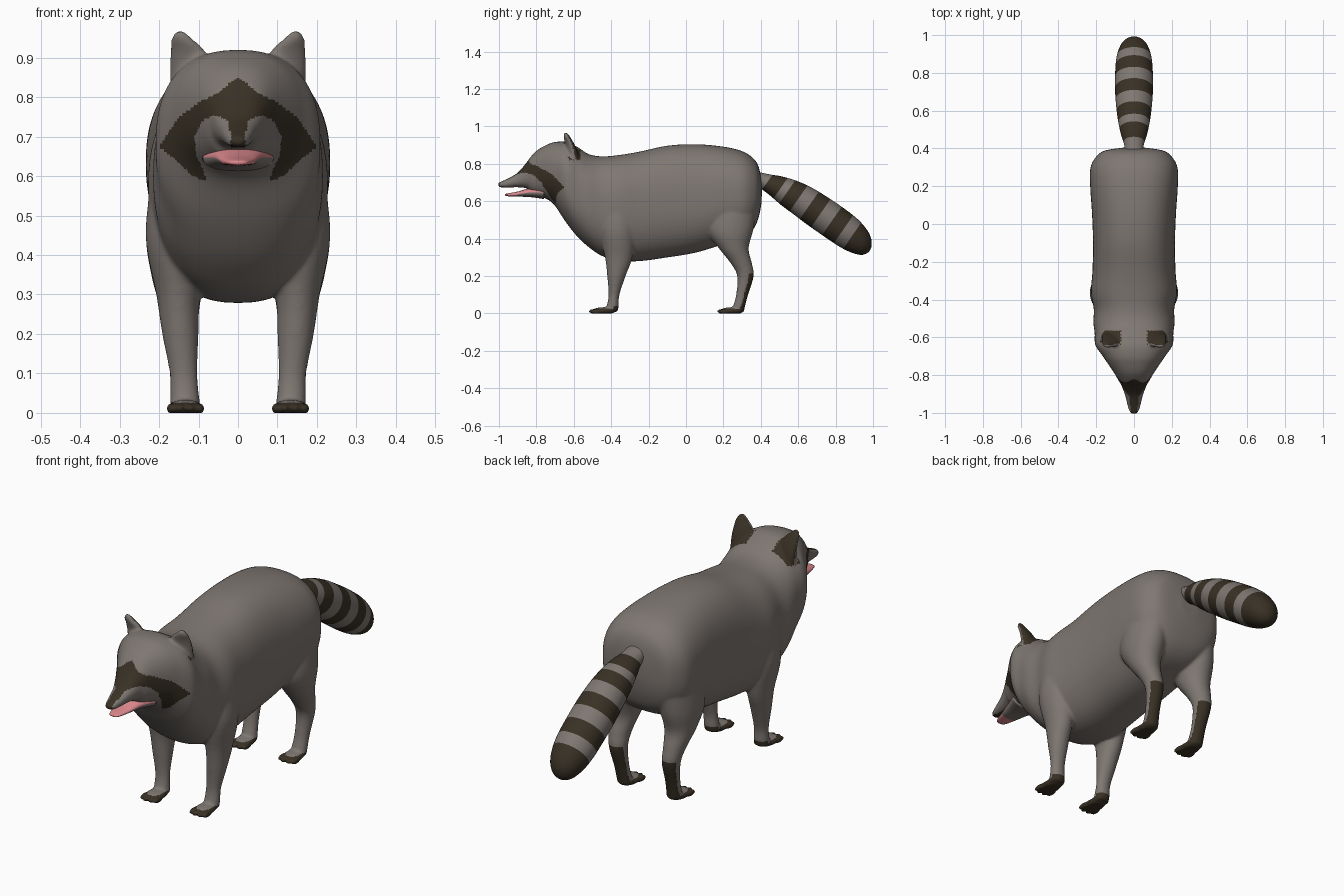
import bpy, bmesh, math
from mathutils import Vector

if "Cube" in bpy.data.objects:
    bpy.data.objects.remove(bpy.data.objects["Cube"])


def material(name, rgb):
    m = bpy.data.materials.new(name)
    m.diffuse_color = (*rgb, 1)
    m.use_nodes = True
    m.node_tree.nodes["Principled BSDF"].inputs["Base Color"].default_value = m.diffuse_color
    return m


GREY = material("grey fur", (0.21, 0.185, 0.168))
DARK = material("dark brown fur", (0.04, 0.03, 0.018))
PINK = material("pink mouth", (0.72, 0.25, 0.27))
X, Y, Z = Vector((1, 0, 0)), Vector((0, 1, 0)), Vector((0, 0, 1))


def smooth_stations(st, k):
    """Catmull-Rom interpolation through a list of station tuples."""
    out = []
    for i in range(len(st) - 1):
        a, b, c, d = st[max(i - 1, 0)], st[i], st[i + 1], st[min(i + 2, len(st) - 1)]
        for j in range(k):
            t = j / k
            out.append([0.5 * (2 * q + (r - p) * t + (2 * p - 5 * q + 4 * r - s) * t * t
                               + (3 * q - p - 3 * r + s) * t ** 3)
                        for p, q, r, s in zip(a, b, c, d)])
    return out + [list(st[-1])]


def loft(bm, stations, u, v, k=5, n=2.0, sides=40, sx=1):
    """Skin superellipse rings; a station is (x, y, z, radius_u, radius_v)."""
    rings = []
    for x, y, z, a, b in smooth_stations(stations, k):
        ring = []
        for i in range(sides):
            t = 2 * math.pi * i / sides
            c, s = math.cos(t), math.sin(t)
            p = Vector((x, y, z))
            p += u * a * math.copysign(abs(c) ** (2 / n), c)
            p += v * b * math.copysign(abs(s) ** (2 / n), s)
            ring.append(bm.verts.new((p.x * sx, p.y, p.z)))
        rings.append(ring)
    for r, q in zip(rings, rings[1:]):
        for i in range(sides):
            j = (i + 1) % sides
            bm.faces.new((r[i], r[j], q[j], q[i]))
    bm.faces.new(rings[0])
    bm.faces.new(rings[-1])


def finish(bm, name):
    bmesh.ops.recalc_face_normals(bm, faces=bm.faces)
    me = bpy.data.meshes.new(name)
    bm.to_mesh(me)
    bm.free()
    ob = bpy.data.objects.new(name, me)
    bpy.context.collection.objects.link(ob)
    return ob


def paint(ob, rule):
    """Set each face's material and smooth shading by a rule."""
    me = ob.data
    me.materials.clear()
    for m in (GREY, DARK, PINK):
        me.materials.append(m)
    for f in me.polygons:
        f.material_index = rule(f.center, f.normal)
        f.use_smooth = True


def inside(poly, x, z):
    hit = False
    for (ax, az), (bx, bz) in zip(poly, poly[1:] + poly[:1]):
        if (az > z) != (bz > z) and x < ax + (z - az) / (bz - az) * (bx - ax):
            hit = not hit
    return hit


# Torso, neck, head and upper snout: (y, top, bottom, half width)
bm = bmesh.new()
trunk = [(.405, .70, .60, .05), (.39, .78, .52, .15), (.36, .83, .45, .197),
         (.30, .868, .40, .23), (.20, .892, .37, .232), (.05, .905, .325, .222),
         (-.10, .897, .30, .217), (-.25, .865, .28, .22), (-.36, .847, .283, .228),
         (-.45, .84, .308, .213), (-.52, .852, .355, .215), (-.58, .89, .41, .208),
         (-.64, .917, .485, .205), (-.70, .917, .575, .165), (-.74, .904, .61, .138),
         (-.79, .877, .628, .104), (-.83, .838, .645, .081), (-.85, .81, .668, .069),
         (-.90, .753, .675, .049), (-.95, .723, .673, .037), (-.985, .707, .673, .027),
         (-1.005, .698, .68, .015)]
loft(bm, [(0, y, (t + b) / 2, w, (t - b) / 2) for y, t, b, w in trunk], X, Z, n=2.4, sides=64)

front_leg = [(.135, -.36, .62, .08, .10), (.15, -.365, .45, .084, .10),
             (.151, -.36, .30, .056, .073), (.146, -.372, .20, .046, .049),
             (.138, -.385, .10, .035, .029), (.135, -.392, .04, .037, .032),
             (.133, -.40, .008, .038, .034)]
hind_leg = [(.13, .25, .60, .09, .13), (.145, .235, .45, .088, .125),
            (.15, .255, .35, .07, .08), (.148, .295, .27, .051, .057),
            (.143, .318, .20, .042, .044), (.138, .30, .10, .035, .032),
            (.135, .284, .04, .037, .032), (.133, .276, .008, .038, .034)]
ear = [(.122, -.598, .80, .05, .034), (.124, -.61, .87, .05, .027),
       (.127, -.625, .915, .046, .021), (.142, -.638, .947, .028, .016),
       (.146, -.644, .966, .012, .009)]
ear_u = Vector((.97, .24, 0))
ear_v = Vector((-.24, .97, 0))


def ball(c, r, sx):
    """Ellipsoid made as a short loft along y."""
    st = []
    for i in range(9):
        t = math.pi * (i + .15) / 8.3
        st.append((c[0], c[1] - r[1] * math.cos(t), c[2], r[0] * math.sin(t), r[2] * math.sin(t)))
    loft(bm, st, X, Z, k=2, sides=20, sx=sx)


for sx in (1, -1):
    # Legs and ears
    loft(bm, front_leg, X, Y, sx=sx)
    loft(bm, hind_leg, X, Y, sx=sx)
    loft(bm, ear, ear_u, ear_v, sx=sx)
    # Paws with four toes each
    for heel in (-.38, .305):
        ball((.133, heel - .06, .014), (.044, .062, .02), sx)
        for dx, dy in ((-.036, -.098), (-.013, -.108), (.013, -.108), (.036, -.098)):
            ball((.133 + dx, heel + dy, .011), (.013, .034, .014), sx)

# Fuse the parts into one soft skin
body = finish(bm, "body")
rm = body.modifiers.new("fuse", 'REMESH')
rm.mode = 'VOXEL'
rm.voxel_size = .007
sm = body.modifiers.new("soften", 'SMOOTH')
sm.factor = .5
sm.iterations = 6
dg = bpy.context.evaluated_depsgraph_get()
skin = bpy.data.meshes.new_from_object(body.evaluated_get(dg))
body.modifiers.clear()
body.data = skin
for vert in skin.vertices:
    vert.co.z = max(vert.co.z, 0)

# Face mask outline, right half (x, z) seen from the front
MASK = [(-.01, .852), (.01, .845), (.05, .81), (.1, .787), (.15, .748), (.2, .675),
        (.15, .635), (.115, .6), (.08, .585), (.085, .61), (.105, .65), (.11, .70),
        (.09, .74), (.06, .755), (.025, .74), (.018, .70), (.02, .672), (-.01, .672)]


def body_rule(c, n):
    x = abs(c.x)
    if c.y < -.6 and n.y < .2 and inside(MASK, x, c.z):
        return 1  # mask and nose
    if x > .07 and -.67 < c.y < -.565 and c.z > .82 and n.y > .15:
        return 1  # back of ears
    if c.z < .026 or (c.z < .04 and n.y > .2):
        return 1  # paws
    if c.y > .2 and c.z < .215 and n.y > .35:
        return 1  # back of hind feet
    return 0


paint(body, body_rule)

# Lower jaw with pink tongue
bm = bmesh.new()
jaw = [(-.967, .638, .63, .014), (-.955, .642, .627, .026), (-.90, .652, .625, .043),
       (-.83, .672, .622, .062), (-.76, .68, .612, .09)]
loft(bm, [(0, y, (t + b) / 2, w, (t - b) / 2) for y, t, b, w in jaw], X, Z, n=2.4)
lower_jaw = finish(bm, "lower_jaw")
paint(lower_jaw, lambda c, n: 2 if n.z > .1 or c.y < -.9 else 0)

# Ringed tail: (y, z, half width, half thickness) along its centre line
bm = bmesh.new()
tail = [(.36, .725, .05, .04), (.42, .707, .052, .045), (.48, .683, .07, .06),
        (.55, .645, .085, .077), (.62, .604, .094, .086), (.70, .55, .10, .091),
        (.78, .495, .10, .092), (.85, .445, .097, .09), (.90, .407, .088, .082),
        (.94, .375, .072, .067), (.965, .352, .05, .047), (.978, .34, .026, .024),
        (.982, .336, .006, .006)]
axis = Vector((0, .82, -.57)).normalized()
loft(bm, [(0, y, z, a, b) for y, z, a, b in tail], X, Vector((0, .57, .82)).normalized(), k=8)
tail_ob = finish(bm, "tail")
BANDS = ((.447, .512), (.55, .607), (.657, .717), (.775, .84), (.893, 2))


def tail_rule(c, n):
    # distance along the axis converted to centre-line y
    y = .70 + (c - Vector((0, .70, .55))).dot(axis) * axis.y
    return int(any(a < y < b for a, b in BANDS))


paint(tail_ob, tail_rule)
